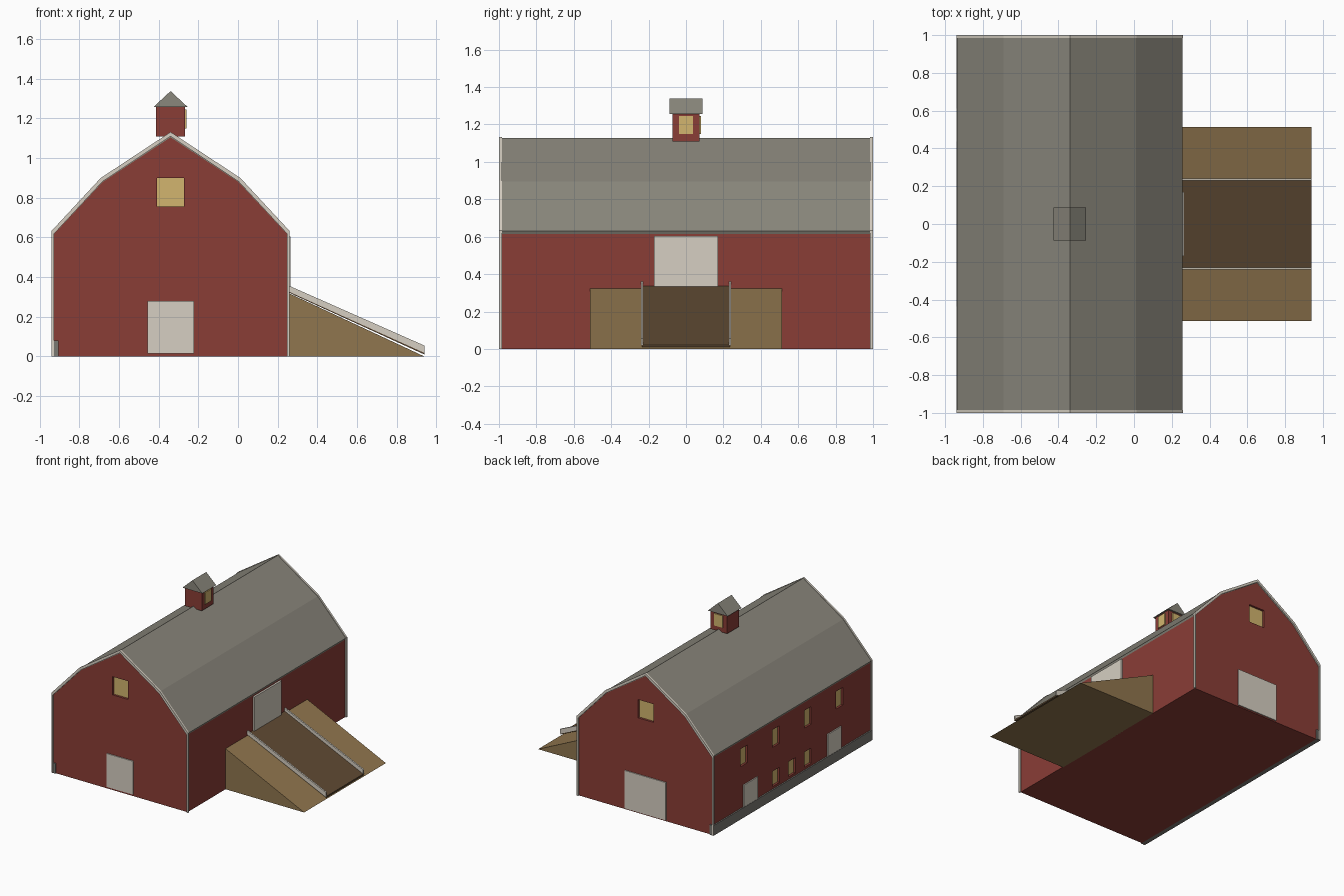
import bpy, bmesh
from mathutils import Vector

if "Cube" in bpy.data.objects:
    bpy.data.objects.remove(bpy.data.objects["Cube"])


def material(name, rgb):
    m = bpy.data.materials.new(name)
    lin = [((c / 255 + 0.055) / 1.055) ** 2.4 for c in rgb]
    m.diffuse_color = (*lin, 1)
    m.use_nodes = True
    m.node_tree.nodes["Principled BSDF"].inputs["Base Color"].default_value = m.diffuse_color
    return m


RED = material("barn red", (138, 61, 54))
ROOF = material("roof grey", (138, 135, 124))
TRIM = material("off white", (214, 207, 194))
GLASS = material("window gold", (210, 181, 110))
EARTH = material("earth tan", (144, 118, 78))
DECK = material("deck brown", (95, 74, 51))
STONE = material("stone grey", (122, 120, 114))
CX = -0.34                      # barn centre line


def finish(name, bm, mat):
    bmesh.ops.recalc_face_normals(bm, faces=bm.faces)
    me = bpy.data.meshes.new(name)
    bm.to_mesh(me)
    bm.free()
    me.materials.append(mat)
    ob = bpy.data.objects.new(name, me)
    bpy.context.collection.objects.link(ob)
    return ob


def add_box(bm, x0, x1, y0, y1, z0, z1):
    vs = bmesh.ops.create_cube(bm, size=1)["verts"]
    for v in vs:
        v.co = Vector(((x0 + x1) / 2 + v.co.x * (x1 - x0),
                       (y0 + y1) / 2 + v.co.y * (y1 - y0),
                       (z0 + z1) / 2 + v.co.z * (z1 - z0)))


def boxes(name, mat, *dims):
    bm = bmesh.new()
    for d in dims:
        add_box(bm, *d)
    return finish(name, bm, mat)


def prism(name, mat, profile, y0, y1):
    """Extrude an xz profile along y."""
    bm = bmesh.new()
    f = bm.faces.new([bm.verts.new((x, y0, z)) for x, z in profile])
    new = bmesh.ops.extrude_face_region(bm, geom=[f])["geom"]
    bmesh.ops.translate(bm, vec=(0, y1 - y0, 0),
                        verts=[g for g in new if isinstance(g, bmesh.types.BMVert)])
    return finish(name, bm, mat)


def mirrored(half):
    """Left-to-right outline from half points (offset, z) ending on the ridge."""
    return [(CX - o, z) for o, z in half] + [(CX + o, z) for o, z in half[-2::-1]]


# barn walls
inner = [(0.59, 0.615), (0.342, 0.88), (0, 1.105)]
walls = prism("walls", RED, mirrored([(0.59, 0)] + inner), -0.99, 0.99)

# window openings and panes: two gables, two rows on the left wall
D = 0.02
openings = [(CX - 0.068, CX + 0.068, s * 0.99 - D, s * 0.99 + D, 0.755, 0.9) for s in (-1, 1)]
rows = [(y, 0.41, 0.55) for y in (-0.6, -0.2, 0.2, 0.6)] + [(y, 0.1, 0.22) for y in (-0.2, 0, 0.2)]
openings += [(CX - 0.59 - D, CX - 0.59 + D, y - 0.043, y + 0.043, a, b) for y, a, b in rows]
cutter = boxes("window_cutter", RED, *openings)
cutter.hide_render = True
mod = walls.modifiers.new("openings", "BOOLEAN")
mod.object, mod.operation, mod.solver = cutter, "DIFFERENCE", "EXACT"
dg = bpy.context.evaluated_depsgraph_get()
walls.data = bpy.data.meshes.new_from_object(walls.evaluated_get(dg))
walls.modifiers.clear()
bpy.data.objects.remove(cutter)

panes = []
for x0, x1, y0, y1, z0, z1 in openings:
    if x1 - x0 > 0.1:           # gable pane
        s = 1 if y0 > 0 else -1
        ya, yb = sorted((s * (0.99 - D - 0.002), s * (0.99 - D + 0.003)))
        panes.append((x0, x1, ya, yb, z0, z1))
    else:                       # left wall pane
        panes.append((x1 - 0.003, x1 + 0.002, y0, y1, z0, z1))
boxes("window_panes", GLASS, *panes)

# gambrel roof shell
outer = [(0.597, 0.63), (0.35, 0.895), (0, 1.128)]
prism("roof", ROOF, mirrored(outer) + mirrored(inner)[::-1], -0.99, 0.99)

# rake boards and corner boards on both gables
trim_out = [(0.6, 0), (0.6, 0.633), (0.352, 0.9), (0, 1.132)]
trim_in = [(0.588, 0), (0.588, 0.618), (0.343, 0.882), (0, 1.11)]
for name, y0, y1 in (("front_trim", -1, -0.985), ("back_trim", 0.985, 1)):
    prism(name, TRIM, mirrored(trim_out) + mirrored(trim_in)[::-1], y0, y1)

# stone footing along the left wall
boxes("stone_footing", STONE, (-0.941, -0.905, -0.998, 0.998, 0, 0.08))

# sliding doors
boxes("front_door", TRIM, (CX - 0.117, CX + 0.117, -0.998, -0.988, 0.015, 0.28))
boxes("back_door", TRIM, (CX - 0.18, CX + 0.18, 0.988, 0.998, 0.01, 0.31))
boxes("loft_door", TRIM, (0.245, 0.265, -0.17, 0.17, 0.335, 0.605))
boxes("left_doors", TRIM, *[(-0.939, -0.928, y - 0.087, y + 0.087, 0.01, 0.255)
                            for y in (-0.525, 0.525)])

# earth bank, ramp deck and kerbs
prism("earth_bank", EARTH, [(0.245, 0), (0.94, 0), (0.25, 0.322), (0.245, 0.322)], -0.513, 0.513)
prism("ramp_deck", DECK, [(0.25, 0.325), (0.94, 0.01), (0.94, 0.022), (0.25, 0.337)], -0.235, 0.235)
for name, y in (("ramp_kerb_front", -0.235), ("ramp_kerb_back", 0.235)):
    prism(name, TRIM, [(0.25, 0.33), (0.94, 0.018), (0.94, 0.055), (0.25, 0.36)], y - 0.006, y + 0.006)

# cupola
boxes("cupola", RED, (CX - 0.073, CX + 0.073, -0.073, 0.073, 1.11, 1.265))
prism("cupola_roof", ROOF, [(CX - 0.087, 1.257), (CX + 0.087, 1.257), (CX, 1.338)], -0.087, 0.087)
boxes("cupola_windows", GLASS, (CX + 0.072, CX + 0.081, -0.038, 0.038, 1.15, 1.245),
      (CX - 0.038, CX + 0.038, 0.072, 0.081, 1.15, 1.245))
